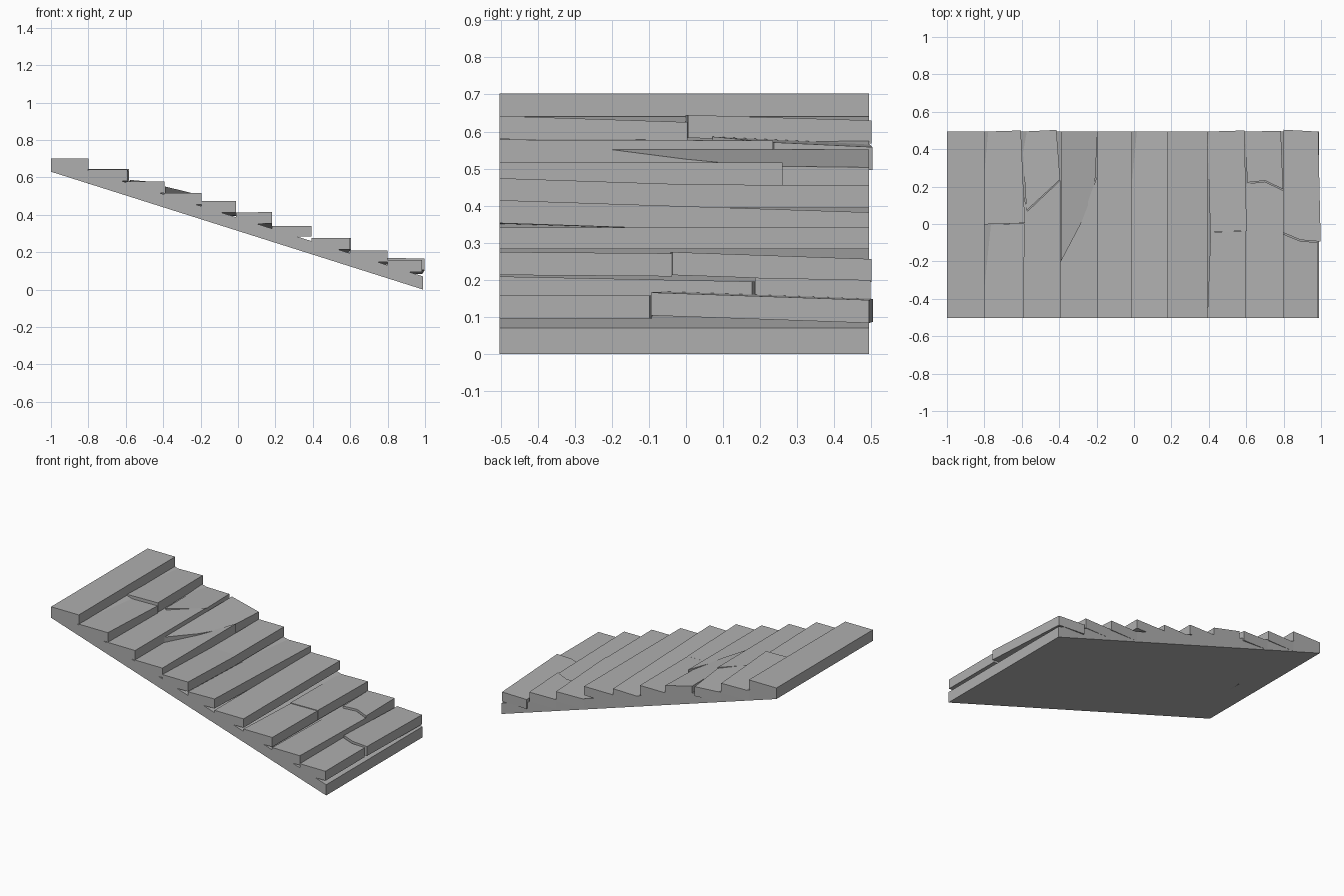
import bpy, bmesh

if "Cube" in bpy.data.objects:
    bpy.data.objects.remove(bpy.data.objects["Cube"])

Y0, Y1 = -0.503, 0.494

# Dark grey stone
stone = bpy.data.materials.new("stone")
stone.diffuse_color = (0.43, 0.43, 0.43, 1)
stone.use_nodes = True
stone.node_tree.nodes["Principled BSDF"].inputs["Base Color"].default_value = stone.diffuse_color


def solid(name, bottom, top):
    """Closed prism between two matching outlines (counter-clockwise)."""
    bm = bmesh.new()
    b = [bm.verts.new(p) for p in bottom]
    t = [bm.verts.new(p) for p in top]
    n = len(b)
    bm.faces.new(b[::-1])
    bm.faces.new(t)
    for i in range(n):
        j = (i + 1) % n
        bm.faces.new((b[i], b[j], t[j], t[i]))
    bmesh.ops.recalc_face_normals(bm, faces=bm.faces)
    me = bpy.data.meshes.new(name)
    bm.to_mesh(me)
    bm.free()
    me.materials.append(stone)
    ob = bpy.data.objects.new(name, me)
    bpy.context.collection.objects.link(ob)
    return ob


def plank(name, outline, z, dy=0.0, dx=0.0, thick=0.062):
    """Tread piece: z is the top height at the first outline point,
    dy and dx tilt it along y and x."""
    ox, oy = outline[0]
    top = [(x, y, z + dy * (y - oy) + dx * (x - ox)) for x, y in outline]
    solid(name, [(x, y, h - thick) for x, y, h in top], top)


def box(x0, x1, y0=Y0, y1=Y1):
    return [(x0, y0), (x1, y0), (x1, y1), (x0, y1)]


# Sloped slab carrying the treads
lo = [(-1, Y0, 0.63), (0.99, Y0, 0), (0.99, Y1, 0), (-1, Y1, 0.63)]
solid("sloped_slab", lo, [(x, y, z + 0.07) for x, y, z in lo])

# Whole treads
plank("tread_1", box(-1, -0.80), 0.702)
plank("tread_6", box(-0.01, 0.182), 0.411, -0.033, 0.02)
plank("tread_7", box(0.182, 0.392), 0.341, thick=0.058)

# Second tread, snapped in the middle
plank("tread_2_near", [(-0.8, Y0), (-0.59, Y0), (-0.585, 0.004), (-0.8, -0.003)], 0.642, -0.033)
plank("tread_2_far", [(-0.8, -0.002), (-0.583, 0.005), (-0.605, 0.5), (-0.8, Y1)], 0.645, -0.03)

# Third tread, cracked diagonally
plank("tread_3_near", [(-0.6, Y0), (-0.393, Y0), (-0.393, 0.235),
                       (-0.57, 0.068), (-0.6, 0.2)], 0.579, -0.003, -0.005)
plank("tread_3_far", [(-0.575, 0.072), (-0.395, 0.238), (-0.415, 0.503), (-0.6, Y1)],
      0.586, -0.05, -0.04)

# Fourth tread with a lifted splinter
plank("tread_4_near", [(-0.395, Y0), (-0.195, Y0), (-0.195, 0.26), (-0.29, 0.0),
                       (-0.393, -0.2)], 0.516)
plank("tread_4_splinter", [(-0.39, -0.2), (-0.285, 0.0), (-0.21, 0.19), (-0.195, Y1),
                           (-0.39, Y1)], 0.551, 0.0, -0.245)

# Fifth tread, far half sunk
plank("tread_5_near", box(-0.195, -0.01, y1=0.0), 0.474, -0.033)
plank("tread_5_far", box(-0.195, -0.012, 0.0), 0.457, -0.004)

# Eighth to tenth treads, broken across
plank("tread_8_near", [(0.392, Y0), (0.6, Y0), (0.6, -0.038), (0.41, -0.043)], 0.275, -0.008)
plank("tread_8_far", [(0.408, -0.042), (0.603, -0.037), (0.59, 0.5), (0.392, Y1)], 0.275, -0.035)
plank("tread_9_near", [(0.6, Y0), (0.8, Y0), (0.8, 0.178), (0.7, 0.226), (0.6, 0.215)],
      0.209, -0.02)
plank("tread_9_far", [(0.605, 0.222), (0.7, 0.232), (0.797, 0.186), (0.785, 0.498),
                      (0.595, Y1)], 0.205, -0.02)
plank("tread_10_near", [(0.8, Y0), (0.985, Y0), (0.985, -0.098), (0.89, -0.092), (0.8, -0.055)],
      0.157)
plank("tread_10_far", [(0.8, -0.047), (0.89, -0.085), (0.998, -0.094), (0.985, Y1),
                       (0.8, 0.504)], 0.168, -0.035, -0.02)
